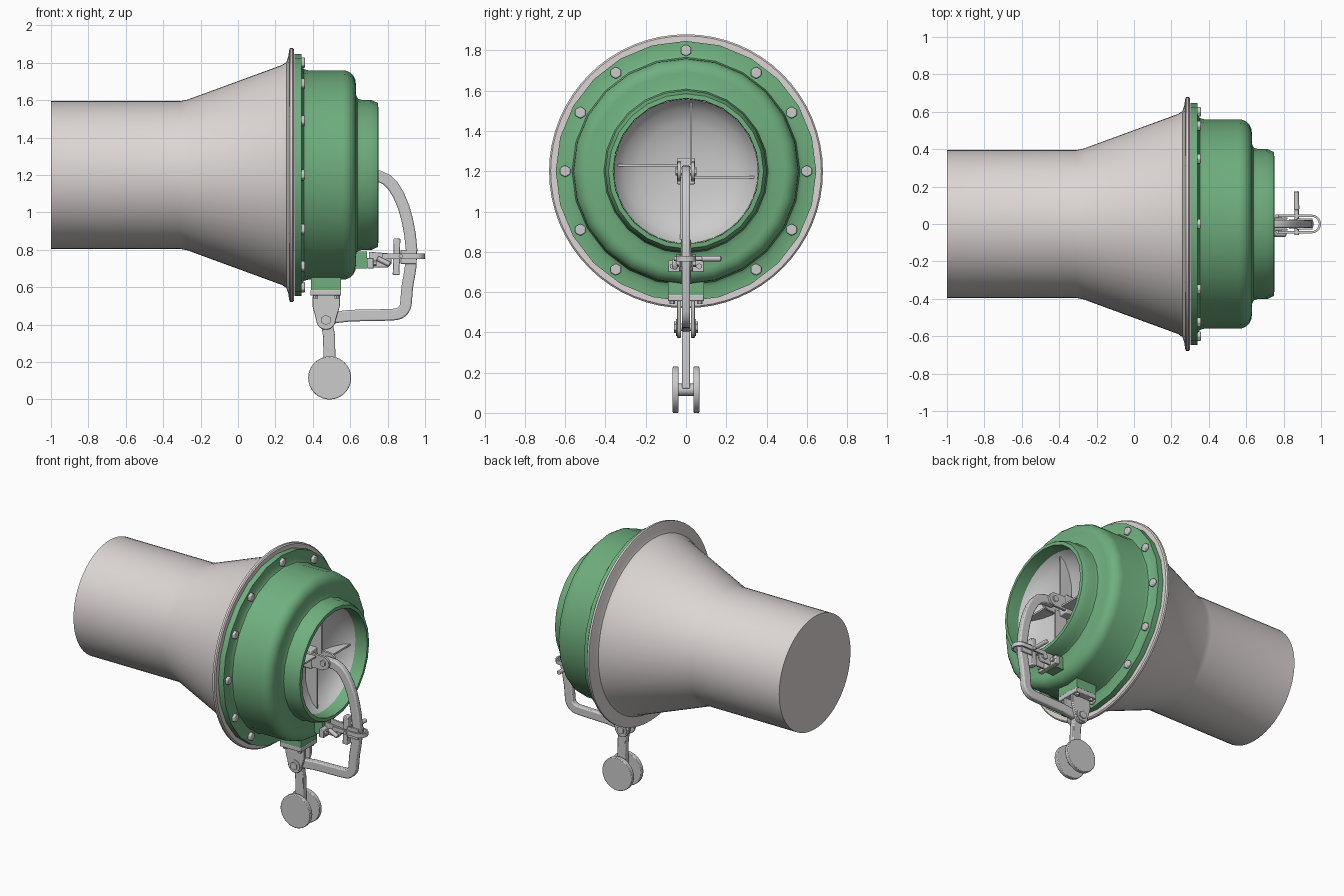
import bpy, bmesh, math
from mathutils import Vector

if "Cube" in bpy.data.objects:
    bpy.data.objects.remove(bpy.data.objects["Cube"])

CZ = 1.2  # height of the horn axis


def mat(name, col):
    m = bpy.data.materials.new(name)
    m.diffuse_color = (*col, 1)
    m.use_nodes = True
    m.node_tree.nodes["Principled BSDF"].inputs["Base Color"].default_value = m.diffuse_color
    return m


GREEN = mat("green_paint", (0.16, 0.43, 0.21))
WARM = mat("warm_grey", (0.72, 0.67, 0.66))


def finish(name, bm, material=None, bevel=0, angle=35):
    bmesh.ops.recalc_face_normals(bm, faces=bm.faces)
    me = bpy.data.meshes.new(name)
    bm.to_mesh(me)
    bm.free()
    ob = bpy.data.objects.new(name, me)
    bpy.context.collection.objects.link(ob)
    if material:
        me.materials.append(material)
    if bevel:
        b = ob.modifiers.new("bevel", 'BEVEL')
        b.width, b.segments, b.limit_method = bevel, 2, 'ANGLE'
        b.angle_limit = math.radians(40)
    bpy.ops.object.select_all(action='DESELECT')
    ob.select_set(True)
    bpy.context.view_layer.objects.active = ob
    bpy.ops.object.shade_smooth_by_angle(angle=math.radians(angle))
    return ob


def lathe(name, prof, n, material=None, closed=False):
    """Turn an (x, radius) profile about the horn axis."""
    bm = bmesh.new()
    rings = []
    for x, r in prof:
        if r == 0:
            rings.append([bm.verts.new((x, 0, CZ))] * n)
        else:
            rings.append([bm.verts.new((x, r * math.sin(2 * math.pi * i / n),
                                        CZ + r * math.cos(2 * math.pi * i / n))) for i in range(n)])
    for a, b in zip(rings, rings[1:] + (rings[:1] if closed else [])):
        for i in range(n):
            j = (i + 1) % n
            quad = list(dict.fromkeys((a[i], a[j], b[j], b[i])))
            if len(quad) > 2:
                bm.faces.new(quad)
    return finish(name, bm, material)


def prism(name, outline, lo, hi, plane='xz', **kw):
    """Extrude a 2D outline along y (plane xz) or z (plane xy)."""
    bm = bmesh.new()
    put = (lambda a, b, h: (a, h, b)) if plane == 'xz' else (lambda a, b, h: (a, b, h))
    f = bm.faces.new([bm.verts.new(put(a, b, lo)) for a, b in outline])
    up = bmesh.ops.extrude_face_region(bm, geom=[f])
    vs = [v for v in up['geom'] if isinstance(v, bmesh.types.BMVert)]
    bmesh.ops.translate(bm, verts=vs, vec=put(0, 0, hi - lo))
    return finish(name, bm, **kw)


def box(name, x, y, z, **kw):
    return prism(name, [(x[0], z[0]), (x[1], z[0]), (x[1], z[1]), (x[0], z[1])], y[0], y[1], **kw)


def rod(name, p, q, r, n=24, bevel=0, material=None):
    p, q = Vector(p), Vector(q)
    bm = bmesh.new()
    bmesh.ops.create_cone(bm, cap_ends=True, segments=n, radius1=r, radius2=r, depth=(q - p).length)
    rot = (q - p).to_track_quat('Z', 'Y')
    for v in bm.verts:
        v.co = rot @ v.co + (p + q) / 2
    return finish(name, bm, material, bevel)


def ribbon(path, w):
    """Outline of a bar of width w following a 2D path."""
    left, right = [], []
    for i, p in enumerate(path):
        a, b = Vector(path[max(i - 1, 0)]), Vector(path[min(i + 1, len(path) - 1)])
        t = (b - a).normalized()
        s = Vector((-t.y, t.x)) * w / 2
        left.append(Vector(p) + s)
        right.append(Vector(p) - s)
    return [tuple(v) for v in left + right[::-1]]


def arc(cx, cy, r, a0, a1, n):
    return [(cx + r * math.cos(math.radians(a0 + (a1 - a0) * i / n)),
             cy + r * math.sin(math.radians(a0 + (a1 - a0) * i / n))) for i in range(n + 1)]


# grey pipe and flared bell with rim
lathe("flared_pipe", [(-1, 0), (-1, .395), (-.31, .395), (-.27, .403), (.235, .588), (.258, .603),
                      (.268, .63), (.273, .665), (.278, .68), (.292, .68), (.299, .672), (.299, .5)], 64, WARM)

# green housing: flange, rounded drum and collar
lathe("green_housing", [(.301, .36), (.301, .647), (.34, .647), (.34, .585), (.352, .566), (.375, .56)]
      + arc(.56, .49, .07, 90, 0, 5)
      + [(.63, .43), (.64, .408), (.66, .402), (.71, .402), (.748, .385), (.75, .362)], 24, GREEN, closed=True)

# flange bolts
for k, a in enumerate([90, 54.5, 29, 0, -29, -54.5, -90, 234.5, 209, 180, 151, 125.5]):
    y, z = .6 * math.cos(math.radians(a)), CZ + .6 * math.sin(math.radians(a))
    rod(f"flange_bolt_{k}", (.335, y, z), (.358, y, z), .03, 6, .006)

# dished closing lid inside the collar, with pinwheel ribs and hub
lathe("lid_dish", [(.53, 0), (.533, .08), (.545, .16), (.565, .24), (.60, .31), (.64, .345), (.66, .358)], 48)
for s in (1, -1):
    box(f"lid_rib_side_{s}", (.545, .635), sorted((s * .03, s * .34)), (CZ - s * .03 - .006, CZ - s * .03 + .006))
    box(f"lid_rib_upright_{s}", (.545, .635), (s * .025 - .006, s * .025 + .006),
        sorted((CZ + s * .03, CZ + s * .34)))
    # clevis cheeks gripping the lever tip
    prism(f"lid_clevis_{s}", [(.54, CZ - .05), (.69, CZ - .05)] + arc(.69, CZ, .045, -90, 90, 8)
          + [(.54, CZ + .05)], *sorted((s * .026, s * .042)))
rod("clevis_pin", (.69, -.052, CZ), (.69, .052, CZ), .022, 6)
box("lid_hub", (.53, .6), (-.045, .045), (CZ - .065, CZ + .065), bevel=.006)

# bent lever arm from the pivot up and round into the lid
lever = ([(.47, .43), (.53, .44), (.60, .448), (.80, .452)] + arc(.835, .517, .063, -80, -8, 6)
         + [(.905, .60), (.922, .70), (.928, .80), (.92, .88), (.905, .96), (.885, 1.03),
            (.86, 1.09), (.83, 1.14), (.795, 1.175), (.755, 1.193), (.67, 1.197)])
prism("lever_arm", ribbon(lever, .062), -.021, .021, bevel=.008)

# counterweight arm and twin weight discs
prism("weight_arm", ribbon([(.47, .43), (.487, .34), (.49, .12)], .064), -.02, .02, bevel=.006)
rod("weight_axle", (.49, -.05, .115), (.49, .05, .115), .03)
for s in (1, -1):
    rod(f"weight_disc_{s}", (.49, s * .038, .115), (.49, s * .066, .115), .115, 40, .004)

# pivot bracket under the drum
box("pivot_pad", (.39, .55), (-.09, .09), (.585, .68), material=GREEN)
box("pivot_plate", (.388, .552), (-.09, .09), (.555, .587), bevel=.004)
for s in (1, -1):
    prism(f"pivot_cheek_{s}", [(.40, .56), (.398, .50)] + arc(.47, .425, .052, 180, 360, 12)
          + [(.545, .50), (.545, .56)], *sorted((s * .024, s * .044)), bevel=.003)
    rod(f"pivot_collar_{s}", (.47, s * .04, .425), (.47, s * .05, .425), .042)
    rod(f"pivot_nut_{s}", (.47, s * .045, .425), (.47, s * .06, .425), .028, 6)
    for x in (.415, .527):
        rod(f"pivot_plate_bolt_{s}", (x, s * .068, .558), (x, s * .068, .54), .014, 6)
rod("pivot_pin", (.47, -.055, .425), (.47, .055, .425), .018)

# latch: green lug, base block and side plates
box("latch_lug", (.60, .69), (-.05, .05), (.70, .79), material=GREEN)
box("latch_base", (.69, .725), (-.088, .088), (.70, .757), bevel=.004)
for s in (1, -1):
    rod(f"latch_base_bolt_{s}", (.72, s * .066, .728), (.74, s * .066, .728), .015, 6)
    prism(f"latch_side_{s}", [(.70, .705), (.80, .705), (.82, .725), (.82, .78), (.70, .79)],
          *sorted((s * .024, s * .036)), bevel=.003)
    rod(f"latch_rivet_{s}", (.775, s * .03, .745), (.775, s * .05, .745), .02, 6)
rod("latch_toggle", (.745, -.055, .755), (.81, -.055, .722), .014, 12, .004)

# U-shaped strap round the lever, with wear plate and handle
prism("latch_strap", ribbon([(.77, -.044)] + arc(.95, 0, .044, -90, 90, 12) + [(.77, .044)], .012),
      .752, .78, plane='xy')
prism("lever_wear_plate", ribbon([(.845, .665), (.848, .77), (.85, .86)], .036), -.024, .024, bevel=.004)
rod("latch_cross_pin", (.87, -.06, .766), (.87, .08, .766), .011, 12)
rod("latch_handle", (.87, .075, .766), (.868, .175, .766), .014, 16, .005)

# side cheeks bracing the lever at the strap
for s in (1, -1):
    box(f"lever_pad_{s}", (.87, .955), sorted((s * .02, s * .03)), (.725, .80), bevel=.003)
